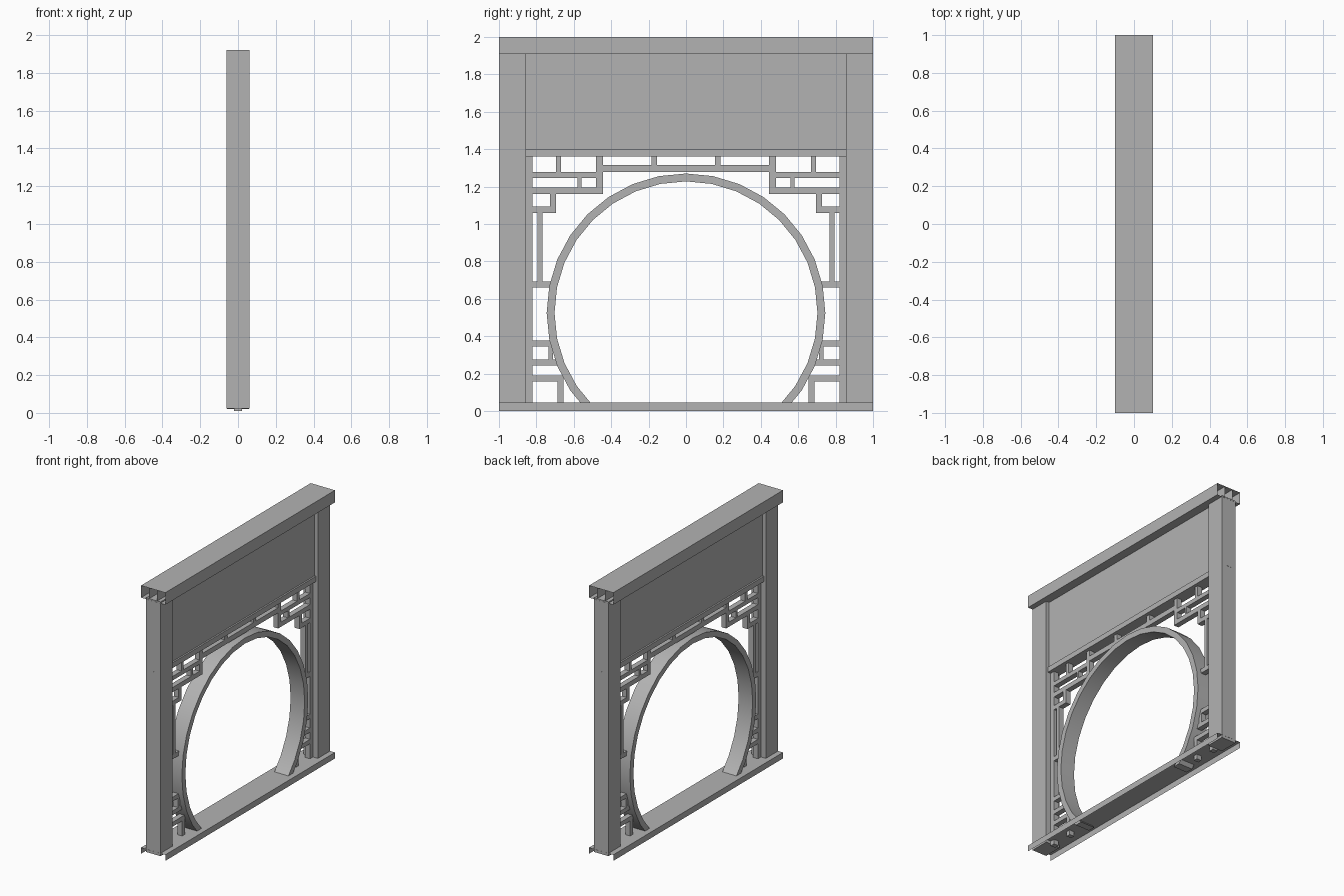
import bpy, bmesh, math
from mathutils import Vector

cube = bpy.data.objects.get("Cube")
if cube:
    bpy.data.objects.remove(cube, do_unlink=True)

grey = bpy.data.materials.new("plain_grey")
grey.use_nodes = True
COLOUR = (0.45, 0.45, 0.45, 1)
grey.diffuse_color = COLOUR
grey.node_tree.nodes["Principled BSDF"].inputs["Base Color"].default_value = COLOUR


def finish(name, bm):
    mesh = bpy.data.meshes.new(name)
    bm.to_mesh(mesh)
    bm.free()
    mesh.materials.append(grey)
    obj = bpy.data.objects.new(name, mesh)
    bpy.context.collection.objects.link(obj)
    return obj


def add_box(bm, half_x, y0, y1, z0, z1, drop=()):
    """Box centred on x; drop lists outward directions of faces to leave open."""
    verts = bmesh.ops.create_cube(bm, size=1)["verts"]
    for v in verts:
        v.co = Vector((v.co.x * 2 * half_x,
                       y0 + (v.co.y + 0.5) * (y1 - y0),
                       z0 + (v.co.z + 0.5) * (z1 - z0)))
    faces = {f for v in verts for f in v.link_faces}
    for f in faces:
        f.normal_update()
    gone = [f for f in faces if any(f.normal.dot(Vector(d)) > 0.9 for d in drop)]
    bmesh.ops.delete(bm, geom=gone, context='FACES')


def box(name, *args, **kw):
    bm = bmesh.new()
    add_box(bm, *args, **kw)
    return finish(name, bm)


ENDS = [(0, 1, 0), (0, -1, 0)]
UP, DOWN = (0, 0, 1), (0, 0, -1)

# Head beam (open-ended), sill (channel open below) and upper panel
box("head_beam", 0.1, -1, 1, 1.91, 2.0, drop=ENDS)
box("sill", 0.1, -1, 1, 0, 0.045, drop=ENDS + [DOWN])
box("upper_panel", 0.033, -1, 1, 1.385, 1.999, drop=ENDS + [UP])

# Posts
for side, s in (("left", 1), ("right", -1)):
    y0, y1 = sorted((s * 0.855, s * 0.999))
    box("post_" + side, 0.06, y0, y1, 0.024, 1.92)

# Rail under the panel
box("panel_rail", 0.045, -0.855, 0.855, 1.36, 1.4)

# Lattice bars of one half: y0, y1, z0, z1
BARS = [
    (0.82, 0.856, 0.01, 1.36),
    (0.445, 0.48, 1.16, 1.36),
    (0.668, 0.695, 1.278, 1.36),
    (0.155, 0.185, 1.315, 1.36),
    (0.48, 0.82, 1.247, 1.278),
    (0.48, 0.82, 1.16, 1.195),
    (0.56, 0.58, 1.195, 1.247),
    (0.695, 0.727, 1.06, 1.16),
    (0.727, 0.82, 1.06, 1.093),
    (0.768, 0.795, 0.693, 1.06),
    (0.72, 0.82, 0.66, 0.693),
    (0.71, 0.82, 0.345, 0.377),
    (0.71, 0.735, 0.275, 0.345),
    (0.68, 0.82, 0.243, 0.275),
    (0.655, 0.82, 0.157, 0.19),
    (0.655, 0.687, 0.01, 0.157),
]
for side, s in (("left", 1), ("right", -1)):
    bm = bmesh.new()
    for a, b, z0, z1 in BARS:
        y0, y1 = sorted((s * a, s * b))
        add_box(bm, 0.02, y0, y1, z0, z1)
    finish("lattice_" + side, bm)
box("lattice_centre_bar", 0.02, -0.445, 0.445, 1.277, 1.315)

# Round opening ring, cut flat where it enters the sill
SIDES, CENTRE_Z = 32, 0.525
bm = bmesh.new()
loops = []
for i in range(SIDES):
    a = 2 * math.pi * i / SIDES
    loops.append([bm.verts.new((x, r * math.cos(a), CENTRE_Z + r * math.sin(a)))
                  for r, x in ((0.745, -0.058), (0.745, 0.058),
                               (0.703, 0.058), (0.703, -0.058))])
for i, here in enumerate(loops):
    there = loops[(i + 1) % SIDES]
    for k in range(4):
        n = (k + 1) % 4
        bm.faces.new((here[k], here[n], there[n], there[k]))
cut = bmesh.ops.bisect_plane(bm, geom=bm.verts[:] + bm.edges[:] + bm.faces[:],
                             plane_co=(0, 0, 0.02), plane_no=(0, 0, 1), clear_inner=True)
bmesh.ops.holes_fill(bm, edges=[e for e in bm.edges if e.is_boundary], sides=0)
bmesh.ops.recalc_face_normals(bm, faces=bm.faces)
ring = finish("arch_ring", bm)
bpy.ops.object.select_all(action='DESELECT')
ring.select_set(True)
bpy.context.view_layer.objects.active = ring
bpy.ops.object.shade_smooth_by_angle(angle=math.radians(30))
